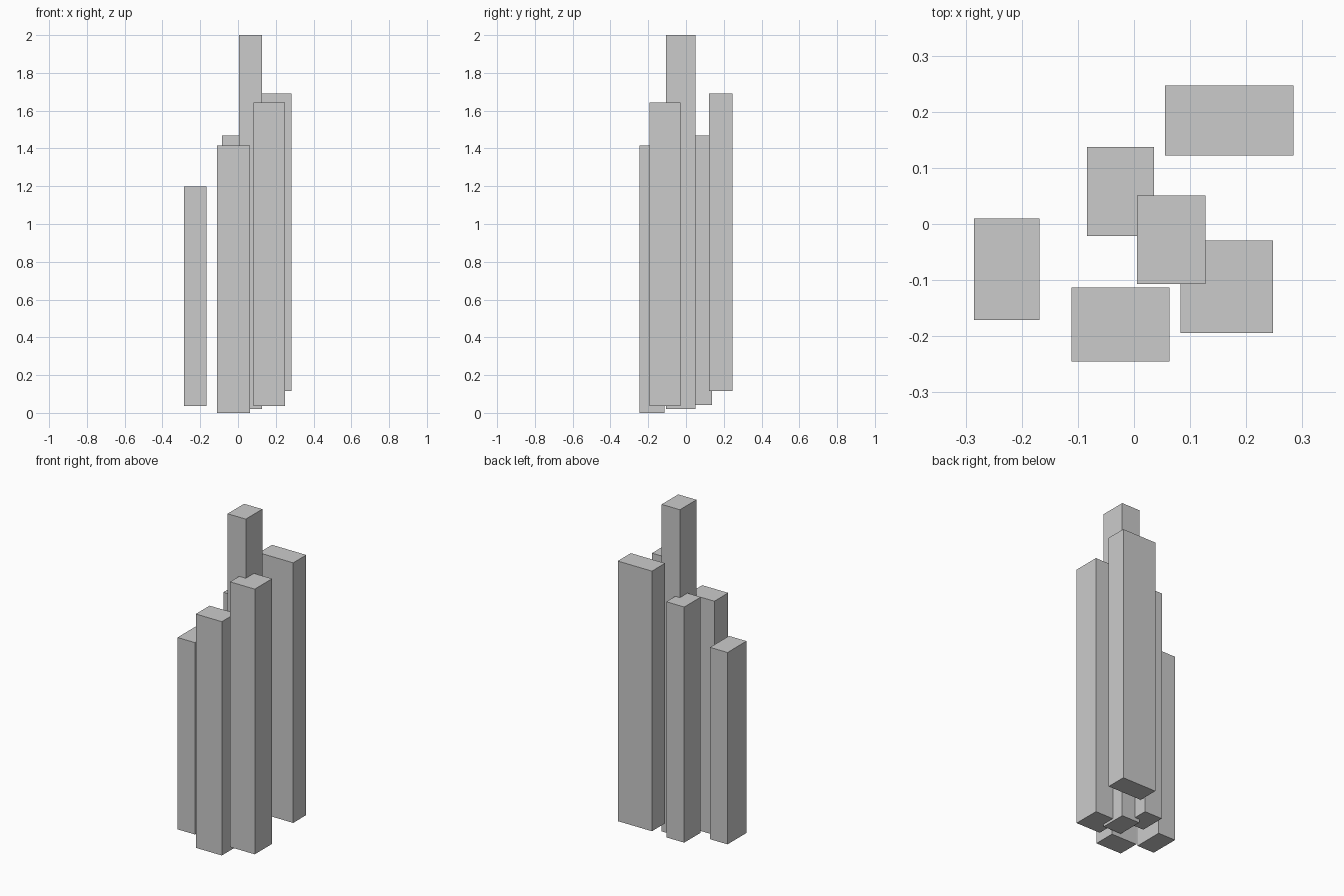
import bpy

if "Cube" in bpy.data.objects:
    bpy.data.objects.remove(bpy.data.objects["Cube"])

# Each tower: name, x range, y range, z range
TOWERS = [
    ("left_tower", (-0.285, -0.168), (-0.171, 0.010), (0.037, 1.198)),
    ("front_tower", (-0.111, 0.063), (-0.245, -0.113), (0.000, 1.415)),
    ("right_tower", (0.083, 0.248), (-0.194, -0.029), (0.037, 1.642)),
    ("tall_centre_tower", (0.005, 0.127), (-0.107, 0.051), (0.021, 2.000)),
    ("inner_back_tower", (-0.084, 0.036), (-0.021, 0.137), (0.042, 1.468)),
    ("wide_back_tower", (0.055, 0.284), (0.122, 0.247), (0.116, 1.690)),
]


def add_tower(name, *ranges):
    """Axis-aligned block filling the given x, y and z ranges."""
    centre = [(lo + hi) / 2 for lo, hi in ranges]
    bpy.ops.mesh.primitive_cube_add(size=1, location=centre)
    tower = bpy.context.object
    tower.name = name
    tower.scale = [hi - lo for lo, hi in ranges]
    bpy.ops.object.transform_apply(location=False, rotation=False, scale=True)


for spec in TOWERS:
    add_tower(*spec)
